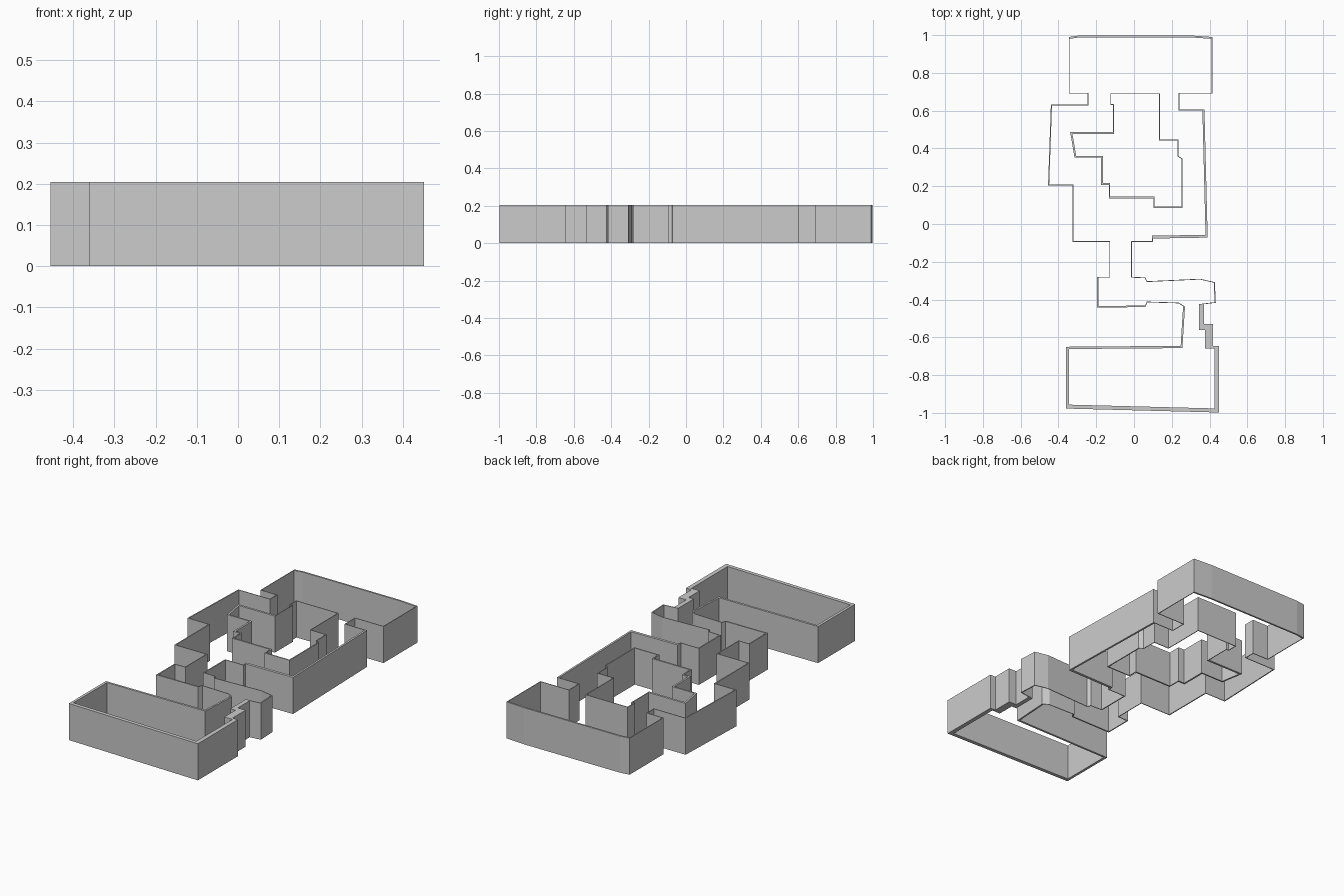
import bpy
import bmesh
from mathutils import Vector
from mathutils.geometry import intersect_line_line_2d as _unused_check
from mathutils import geometry

if "Cube" in bpy.data.objects:
    bpy.data.objects.remove(bpy.data.objects["Cube"])

HEIGHT = 0.204
THIN = 0.004


def inset(loop):
    """Mitred inner outline; each point is x, y, thickness of the wall it starts."""
    n = len(loop)
    result = []
    for i in range(n):
        lines = []
        for k in (i - 1, i):
            a, b = loop[k % n], loop[(k + 1) % n]
            p = Vector(a[:2])
            d = (Vector(b[:2]) - p).normalized()
            lines.append((p + Vector((d.y, -d.x)) * a[2], d))
        (p, d), (q, e) = lines
        cross = d.x * e.y - d.y * e.x
        s = ((q - p).x * e.y - (q - p).y * e.x) / cross
        result.append(p + d * s)
    return result


def build_ring(sections):
    """Closed clockwise wall ring, made as one object for each named section."""
    loop = [(p + (THIN,))[:3] for pts in sections.values() for p in pts]
    inner = inset(loop)
    n, start = len(loop), 0
    for name, pts in sections.items():
        bm = bmesh.new()
        rows = []
        for i in range(start, start + len(pts) + 1):
            o, q = loop[i % n], inner[i % n]
            rows.append([bm.verts.new(c) for c in (
                (o[0], o[1], 0), (o[0], o[1], HEIGHT),
                (q.x, q.y, HEIGHT), (q.x, q.y, 0))])
        for a, b in zip(rows, rows[1:]):
            for k in range(4):
                m = (k + 1) % 4
                bm.faces.new((a[k], a[m], b[m], b[k]))
        if len(sections) == 1:
            bmesh.ops.remove_doubles(bm, verts=bm.verts, dist=1e-6)
        bmesh.ops.recalc_face_normals(bm, faces=bm.faces)
        mesh = bpy.data.meshes.new(name)
        bm.to_mesh(mesh)
        bm.free()
        bpy.context.collection.objects.link(bpy.data.objects.new(name, mesh))
        start += len(pts)


# Outer wall, clockwise from the back left corner
build_ring({
    "back_hall_wall": [
        (-.345, .99, .01), (-.29, .998, .01), (.3, .998, .01), (.415, .99),
        (.415, .69), (.24, .69)],
    "east_gallery_wall": [
        (.24, .605), (.373, .605, .011), (.39, -.072, .015), (.10, -.077),
        (.10, -.095), (-.01, -.095, .006)],
    "middle_room_east_wall": [
        (-.01, -.28), (.06, -.283), (.07, -.303), (.35, -.29),
        (.428, -.308, .006), (.433, -.417)],
    "neck_east_wall": [
        (.37, -.425, .025), (.37, -.53, .03), (.418, -.53, .042),
        (.418, -.645, .013)],
    "front_hall_wall": [
        (.451, -.645, .024), (.451, -.998, .021), (-.36, -.977, .015),
        (-.36, -.65, .012)],
    "neck_west_wall": [(.247, -.645, .01), (.26, -.435)],
    "middle_room_west_wall": [
        (.235, -.42), (.07, -.415), (.06, -.44, .008), (-.195, -.442, .006),
        (-.195, -.28)],
    "west_gallery_wall": [
        (-.13, -.28), (-.13, -.095), (-.325, -.095, .006), (-.325, .205),
        (-.455, .205, .006), (-.44, .632), (-.245, .632), (-.245, .69),
        (-.345, .69)],
})

# Inner courtyard wall, clockwise from its back left corner
build_ring({
    "courtyard_wall": [
        (-.125, .692), (.137, .692), (.137, .447), (.235, .447),
        (.235, .36), (.258, .345, .006), (.258, .086, .006),
        (.103, .086, .006), (.103, .136, .009), (-.132, .136, .006),
        (-.132, .207, .01), (-.175, .207, .01), (-.175, .353, .008),
        (-.315, .353, .01), (-.338, .488, .012), (-.11, .488),
        (-.11, .63), (-.125, .63)],
})
